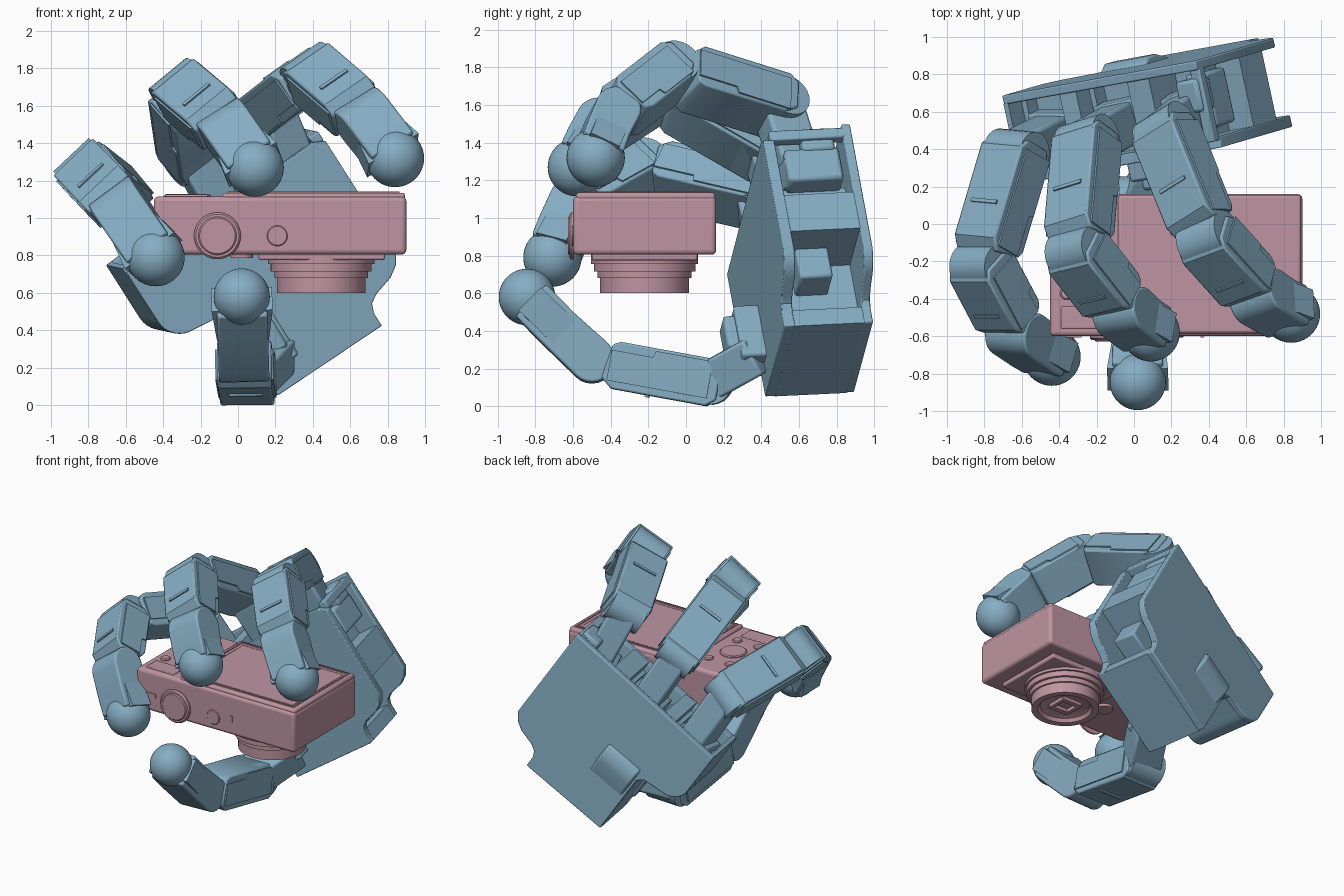
import bpy, bmesh, math
from mathutils import Vector, Matrix

if "Cube" in bpy.data.objects:
    bpy.data.objects.remove(bpy.data.objects["Cube"])

def material(name, col):
    m = bpy.data.materials.new(name)
    m.diffuse_color = (*col, 1)
    m.use_nodes = True
    m.node_tree.nodes["Principled BSDF"].inputs["Base Color"].default_value = m.diffuse_color
    return m

BLUE = material("blue_metal", (0.24, 0.42, 0.55))
PINK = material("pink_plastic", (0.52, 0.30, 0.36))

def finish(name, bm, mat, M=Matrix(), bevel=0.0, seg=2):
    bm.transform(M)
    bmesh.ops.recalc_face_normals(bm, faces=bm.faces)
    me = bpy.data.meshes.new(name)
    bm.to_mesh(me)
    bm.free()
    ob = bpy.data.objects.new(name, me)
    bpy.context.collection.objects.link(ob)
    me.materials.append(mat)
    if bevel:
        b = ob.modifiers.new("bevel", 'BEVEL')
        b.width, b.segments, b.limit_method = bevel, seg, 'ANGLE'
        b.angle_limit = math.radians(40)
    bpy.ops.object.select_all(action='DESELECT')
    ob.select_set(True)
    bpy.context.view_layer.objects.active = ob
    bpy.ops.object.shade_smooth_by_angle(angle=math.radians(35))
    return ob

def prism(name, pts, z0, z1, mat, M=Matrix(), bevel=0.0):
    bm = bmesh.new()
    f = bm.faces.new([bm.verts.new((x, y, z0)) for x, y in pts])
    r = bmesh.ops.extrude_face_region(bm, geom=[f])
    bmesh.ops.translate(bm, vec=(0, 0, z1 - z0),
                        verts=[v for v in r["geom"] if isinstance(v, bmesh.types.BMVert)])
    return finish(name, bm, mat, M, bevel)

def box(name, lo, hi, mat, M=Matrix(), bevel=0.0, seg=2):
    lo, hi = Vector(lo), Vector(hi)
    bm = bmesh.new()
    bmesh.ops.create_cube(bm, size=1)
    T = Matrix.Translation((lo + hi) / 2) @ Matrix.Diagonal((*(hi - lo), 1))
    return finish(name, bm, mat, M @ T, bevel, seg)

def lathe(name, prof, mat, M=Matrix(), n=64):
    bm = bmesh.new()
    rings = [[bm.verts.new((r * math.cos(2 * math.pi * i / n), r * math.sin(2 * math.pi * i / n), z))
              for i in range(n)] for r, z in prof]
    for p, q in zip(rings, rings[1:]):
        for i in range(n):
            bm.faces.new((p[i], p[i - 1], q[i - 1], q[i]))
    bm.faces.new(rings[0])
    bm.faces.new(rings[-1])
    return finish(name, bm, mat, M)

def disc(name, r, h, at, mat, rot=Matrix()):
    b = min(.01, h * .4)
    return lathe(name, [(r, 0), (r, h - b), (r - b, h)], mat, Matrix.Translation(at) @ rot)

def frame(o, x, y, z):
    M = Matrix((x, y, z)).transposed().to_4x4()
    M.translation = o
    return M

def arc(cx, cy, r, a0, a1, n=12):
    return [(cx + r * math.cos(math.radians(a0 + (a1 - a0) * i / n)),
             cy + r * math.sin(math.radians(a0 + (a1 - a0) * i / n))) for i in range(n + 1)]

# palm frame: u across, v towards the fingers, n out of the back
u = Vector((.82, .15, .55)).normalized()
n = Vector((-.19, .98, .06))
n = (n - n.dot(u) * u).normalized()
v = u.cross(n)
PALM = frame(Vector((.21, .43, .05)), u, v, n)

# palm: front plate, core with side windows and finger notches, back plate
lower = [(0, 0), (.68, 0), (.68, .08), (.70, .13), (.75, .16), (.86, .19), (.92, .23), (.96, .29)]
left = [(-.33, .7)] + arc(-.19, .69, .14, 180, 270, 8) + [(-.04, .53), (0, .49)]
centres = (.75, .31, -.13)
windows = [(0, 0), (.678, 0), (.678, .10), (.60, .10), (.60, .42), (.957, .42),
           (.957, .65), (.80, .65), (.80, .78), (.62, .78), (.62, 1.04)]
notch = []
for c in centres[1:]:
    notch += [(c + .17, 1.04), (c + .17, .96), (c + .14, .96), (c + .14, .8),
              (c - .14, .8), (c - .14, .9), (c - .17, .9), (c - .17, 1.03)]
top = [(.96, 1.08), (-.33, 1.03)]
prism("palm_front_plate", lower + [(.96, 1.0), (.9, 1.03), (-.33, 1.0)] + left, -.01, .05, BLUE, PALM, .006)
prism("palm_core", windows + notch + [(-.33, 1.03)] + left, .045, .43, BLUE, PALM)
prism("palm_back_plate", lower + top + left, .425, .475, BLUE, PALM, .008)
box("side_motor", (.79, .76, .1), (.93, .96, .40), BLUE, PALM, .02)
box("side_motor_cap", (.80, .94, .2), (.94, 1.08, .38), BLUE, PALM, .02)
box("corner_bar", (.90, 1.0, .03), (.96, 1.06, .44), BLUE, PALM, .008)
box("inner_motor", (.58, .24, .1), (.78, .43, .28), BLUE, PALM, .015)

# thumb motor bulge on the back
prism("thumb_motor_cover", [(.24, .45), (.58, .45), (.58, .48), (.53, .515), (.44, .515)], -.31, -.02, BLUE,
      PALM @ Matrix(((0, 0, -1, 0), (1, 0, 0, 0), (0, 1, 0, 0), (0, 0, 0, 1))), .015)

W, H = .155, .122

def link_frame(p, q, w, side):
    d = (q - p).normalized()
    w = (w - w.dot(d) * d).normalized()
    t = d.cross(w) * side
    return frame(p, d, t, d.cross(t)), (q - p).length

def link(name, p, q, w, side):
    # rounded knuckle, chamfered body, side cheeks and a cross rib
    M, L = link_frame(p, q, w, side)
    knuckle = arc(0, 0, H, 270, 90) + [(.14, H), (.14, -H)]
    prism(name + "_knuckle", knuckle, -W + .025, W - .025, BLUE, M)
    body = [(.03, -H), (-.05, -H + .05), (-.05, H - .03), (0, H + .01), (L - .13, H + .01), (L - .07, H - .04),
            (L - .1, -H + .02), (L - .14, -H)]
    prism(name, body, -W + .01, W - .01, BLUE, M, .01)
    cheek = [(.0, -H + .015), (L * .48, -H + .015), (L * .5, -H + .05), (L - .1, -H + .05),
             (L - .1, H - .03), (.0, H - .03)]
    for s in (-1, 1):
        prism(name + "_cheek", cheek, s * (W - .02), s * W, BLUE, M)
    box(name + "_rib", (L * .48, H, -.09), (L * .48 + .02, H + .02, .09), BLUE, M)

def tip(name, p, q, w, side, r):
    # tapered last link with flared collar and round fingertip
    M, L = link_frame(p, q, w, side)
    prof = arc(0, 0, H, 270, 90) + [(L * .55, H), (L - .03, H - .005), (L - .03, -H + .005), (L * .5, -H + .01)]
    prism(name, prof, -W + .02, W - .02, BLUE, M, .012)
    for s in (-1, 1):
        prism(name + "_flare", [(L * .35, W - .025), (L * .6, W - .01), (L - .02, W + .008), (L - .02, W - .03)],
              -.085, .085, BLUE, M @ Matrix.Rotation(s * math.pi / 2, 4, 'X'))
    bm = bmesh.new()
    bmesh.ops.create_uvsphere(bm, u_segments=40, v_segments=24, radius=r)
    finish(name + "_pad", bm, BLUE, Matrix.Translation(q))

# three fingers: knuckle, middle joint, end joint, fingertip, width axis
fingers = {
    "finger_left": ((-.63, .38, 1.11), (-.81, -.23, 1.25), (-.62, -.59, 1.05), (-.44, -.71, .79), (.75, -.05, .65)),
    "finger_middle": ((-.25, .44, 1.34), (-.30, -.15, 1.68), (-.05, -.47, 1.47), (.09, -.58, 1.27), (.78, .15, .6)),
    "finger_right": ((.17, .49, 1.59), (.40, -.08, 1.77), (.68, -.39, 1.53), (.84, -.48, 1.32), (.78, .3, .55)),
}
for (name, f), c in zip(fingers.items(), reversed(centres)):
    k1, k2, j3, t, w = map(Vector, f)
    link(name + "_upper", k1, k2, w, 1)
    link(name + "_lower", k2, j3, w, 1)
    tip(name + "_end", j3, t, w, 1, .155)
    # base motor running from the palm notch to the knuckle
    root = PALM @ Vector((c, .82, .22))
    M, L = link_frame(root, k1, w, 1)
    box(name + "_base", (-.02, -.12, -.10), (L, .11, .10), BLUE, M, .02)
    box(name + "_base_collar", (.0, -.13, -.135), (.13, .12, .135), BLUE, M, .01)

# thumb
k2, j3, t, X = Vector((.05, .13, .13)), Vector((.03, -.5, .245)), Vector((.02, -.845, .58)), Vector((1, .03, 0))
link("thumb_lower", k2, j3, X, -1)
tip("thumb_end", j3, t, X, -1, .15)
M, L = link_frame(k2, Vector((.2, .40, .28)), X, -1)
box("thumb_base", (0, -.10, -.12), (L, .11, .12), BLUE, M, .015)
box("thumb_base_motor", (-.02, .14, -.14), (.2, .46, .1), BLUE, PALM, .015)
box("thumb_base_cap", (.02, .22, -.2), (.17, .42, -.1), BLUE, PALM, .02)

# camera body and screen
box("camera_body", (-.45, -.60, .805), (.90, .16, 1.115), PINK, bevel=.025, seg=4)
box("screen_panel", (-.085, -.585, 1.08), (.893, .155, 1.135), PINK, bevel=.015)
for a, h in ((.03, 1.141), (.055, 1.137)):
    x0, x1, y0, y1, e = -.085 + a, .893 - a, -.585 + a, .155 - a, .012
    for lo, hi in (((x0, y0), (x1, y0 + e)), ((x0, y1 - e), (x1, y1)), ((x0, y0), (x0 + e, y1)), ((x1 - e, y0), (x1, y1))):
        box("screen_frame", (*lo, 1.12), (*hi, h), PINK)

# camera rear controls
disc("control_wheel", .095, .018, (-.265, -.2, 1.11), PINK)
for x, y in ((-.36, -.02), (-.18, -.02), (-.36, -.37), (-.18, -.37)):
    disc("rear_button", .035, .018, (x, y, 1.11), PINK)
box("thumb_rest", (-.39, -.56, 1.1), (-.16, -.44, 1.125), PINK, bevel=.006)

# dial, shutter button and slots on the front edge
R = Matrix.Rotation(math.pi / 2, 4, 'X')
disc("mode_dial", .125, .025, (-.11, -.595, .905), PINK, R)
disc("mode_dial_top", .105, .032, (-.11, -.595, .905), PINK, R)
disc("shutter_button", .055, .012, (.21, -.595, .905), PINK, R)
box("indicator_slot", (.355, -.606, .91), (.375, -.59, .955), PINK)
box("power_switch", (-.38, -.606, .92), (-.28, -.59, .95), PINK)

# stepped lens pointing down, with recessed window
lathe("lens", [(.285, .82), (.285, .755), (.27, .755), (.27, .715), (.25, .715), (.25, .68), (.237, .68),
               (.237, .60), (.19, .60), (.175, .625), (.13, .64)], PINK, Matrix.Translation((.445, -.22, 0)))
box("lens_mount", (.11, -.5, .775), (.785, .06, .82), PINK, bevel=.01)
for s in (-1, 1):
    box("lens_shutter", (.365, -.22 + s * .065 - .02, .615), (.525, -.22 + s * .065 + .02, .65), PINK, bevel=.004)
    box("lens_shutter", (.445 + s * .07 - .015, -.29, .615), (.445 + s * .07 + .015, -.15, .65), PINK, bevel=.004)
disc("tripod_button", .06, .03, (.02, -.3, .785), PINK)
